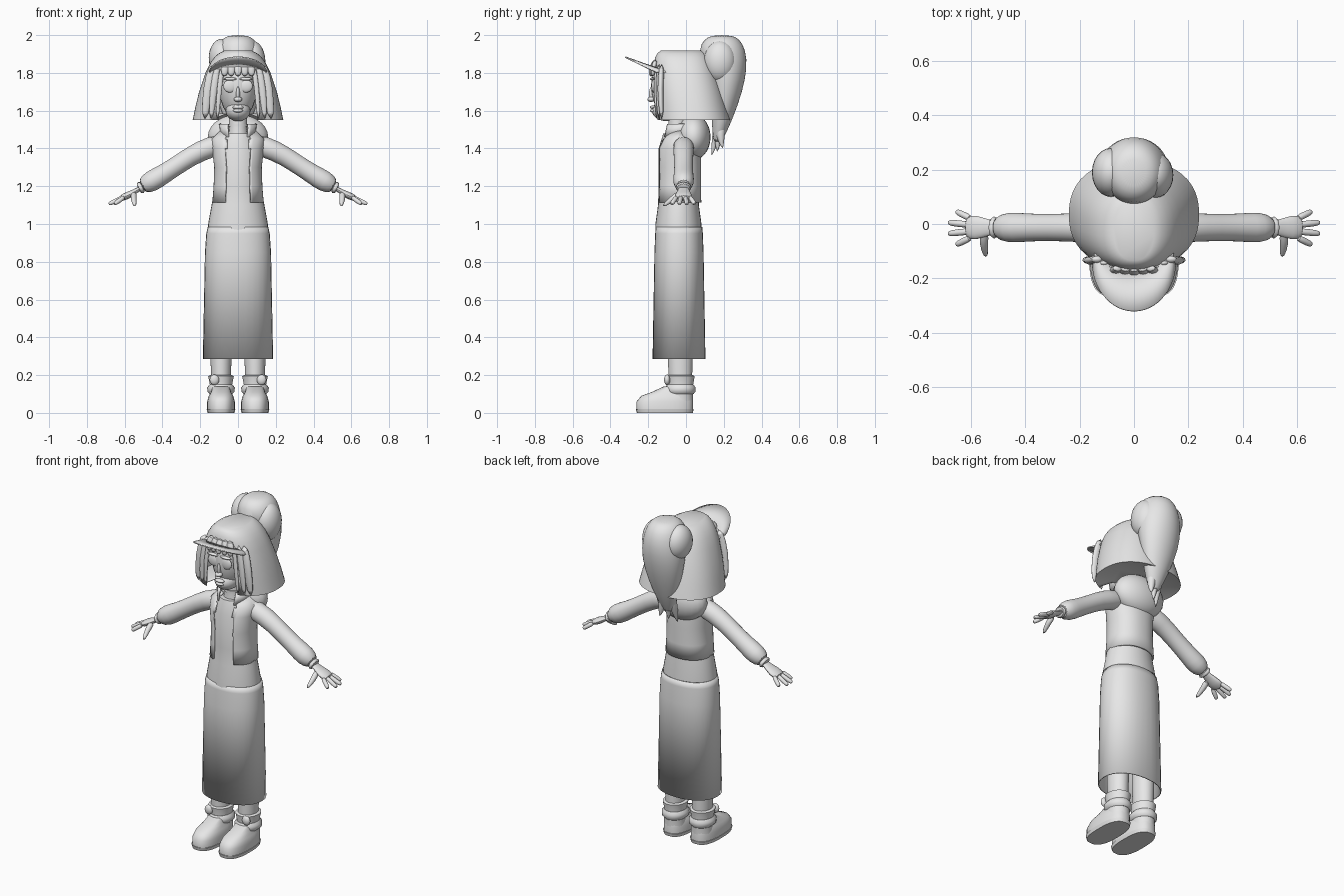
import bpy, bmesh
from math import sin, cos, pi, radians, copysign
from mathutils import Vector

cube = bpy.data.objects.get("Cube")
if cube:
    bpy.data.objects.remove(cube, do_unlink=True)

grey = bpy.data.materials.new("plain grey")
grey.use_nodes = True
grey.diffuse_color = (.8, .8, .8, 1)
grey.node_tree.nodes["Principled BSDF"].inputs["Base Color"].default_value = grey.diffuse_color


def finish(ob, thickness=0, rounded=False):
    """Give a part its material, modifiers and smooth shading."""
    ob.data.materials.append(grey)
    if thickness:
        ob.modifiers.new("thickness", 'SOLIDIFY').thickness = thickness
    if rounded:
        ob.modifiers.new("rounding", 'SUBSURF').levels = 1
    bpy.ops.object.select_all(action='DESELECT')
    ob.select_set(True)
    bpy.context.view_layer.objects.active = ob
    bpy.ops.object.shade_smooth_by_angle(angle=radians(45))


def skin(name, rows, closed=True, caps=True, cull=None, **finishing):
    """Join rows of points into a surface; cull drops faces by their centre."""
    bm = bmesh.new()
    verts = [[bm.verts.new(point) for point in row] for row in rows]
    for lower, upper in zip(verts, verts[1:]):
        for i in range(0 if closed else 1, len(lower)):
            bm.faces.new((lower[i - 1], lower[i], upper[i], upper[i - 1]))
    if closed and caps:
        bm.faces.new(verts[0])
        bm.faces.new(verts[-1])
    if cull:
        unwanted = [face for face in bm.faces if cull(face.calc_center_median())]
        bmesh.ops.delete(bm, geom=unwanted, context='FACES')
    bmesh.ops.recalc_face_normals(bm, faces=bm.faces[:])
    mesh = bpy.data.meshes.new(name)
    bm.to_mesh(mesh)
    bm.free()
    ob = bpy.data.objects.new(name, mesh)
    bpy.context.collection.objects.link(ob)
    finish(ob, **finishing)


def oval(centre, across, along, power, sides):
    """Points of a superellipse around a centre."""
    points = []
    for i in range(sides):
        c, s = cos(2 * pi * i / sides), sin(2 * pi * i / sides)
        points.append(centre + across * copysign(abs(c) ** (2 / power), c)
                      + along * copysign(abs(s) ** (2 / power), s))
    return points


def column(name, rings, x=0, y=0, power=2, sides=32, **options):
    """Stack level ovals given as (height, half width, half depth, optional y shift)."""
    rows = []
    for z, width, depth, *shift in rings:
        centre = Vector((x, y + sum(shift), z))
        rows.append(oval(centre, Vector((width, 0, 0)), Vector((0, depth, 0)), power, sides))
    skin(name, rows, **options)


def limb(name, path, radii, flatness=1, across=(0, 1, 0), sides=16):
    """Sweep a round or flattened section along a path."""
    path = [Vector(point) for point in path]
    rows = []
    for k, (point, radius) in enumerate(zip(path, radii)):
        heading = (path[min(k + 1, len(path) - 1)] - path[max(k - 1, 0)]).normalized()
        u = Vector(across)
        u = (u - heading * u.dot(heading)).normalized()
        rows.append(oval(point, u * radius, heading.cross(u) * radius * flatness, 2, sides))
    skin(name, rows, rounded=True)


def ball(name, location, size):
    bpy.ops.mesh.primitive_uv_sphere_add(segments=24, ring_count=14, location=location, scale=size)
    ob = bpy.context.object
    ob.name = name
    finish(ob)


# Dress and skirt
column("dress_top", [(.9, .16, .12), (1, .158, .122), (1.1, .14, .108), (1.2, .12, .105),
                     (1.4, .12, .105), (1.48, .08, .08)], y=-.04)
column("skirt", [(.285, .186, .14), (.85, .175, .13), (.95, .168, .126), (.985, .16, .123)],
       y=-.037, power=2.2, caps=False, thickness=.006)

# Open jacket, collar and hood
column("jacket", [(1.115, .136, .118), (1.2, .129, .116), (1.3, .126, .117), (1.4, .137, .115),
                  (1.45, .14, .1, .01), (1.5, .09, .07, .02)],
       y=-.037, power=2.2, sides=64, caps=False, thickness=.01,
       cull=lambda c: c.y < -.05 and abs(c.x) < .062)
column("collar", [(1.46, .09, .085), (1.53, .1, .09, .02)], y=-.045, caps=False, thickness=.008,
       cull=lambda c: c.y < -.08 and abs(c.x) < .045)
ball("hood", (0, .04, 1.46), (.16, .09, .12))

# Neck and head
column("neck", [(1.46, .055, .055), (1.51, .048, .048), (1.62, .05, .05)], y=-.045)
column("choker", [(1.515, .053, .053), (1.53, .053, .053)], y=-.045)
ball("head", (0, -.06, 1.73), (.1, .125, .18))
ball("jaw", (0, -.1, 1.6), (.066, .08, .056))
ball("nose_tip", (0, -.184, 1.66), (.022, .02, .014))
ball("nose_bridge", (0, -.178, 1.69), (.01, .018, .04))
ball("upper_lip", (0, -.174, 1.618), (.03, .016, .01))
ball("lower_lip", (0, -.174, 1.6), (.026, .016, .01))

# Bob hair: a flaring dome with an opening for the face
crown, hem = 1.925, 1.55
dome = []
for t in (.02, .06, .12, .2, .33, .6, .8, 1):
    dome.append((crown + (hem - crown) * t, .24 * t ** .3, .2 * t ** .15, .06 * t))
dome.append((hem + .03, .13, .12, .04))
column("bob_hair", dome, y=-.025, power=2.3, sides=48, thickness=.004,
       cull=lambda c: c.y < -.09 and abs(c.x) < .093 and c.z < 1.8)

# Fringe locks across the brow
for i in range(-2, 3):
    x, back = i * .036, abs(i) * .006
    limb("fringe_lock", [(x * .8, -.16, 1.87), (x, back - .187, 1.82), (x, back - .187, 1.78)],
         (.022, .023, .012), flatness=.6, across=(1, 0, 0))

# Ponytail with crown lobes and split tips
column("ponytail", [(2, .045, .05), (1.98, .09, .095), (1.92, .115, .127), (1.83, .13, .115, .02),
                    (1.7, .118, .085, .025), (1.55, .075, .055), (1.42, .025, .02, -.025)],
       y=.19, rounded=True)
ball("right_crown_lobe", (-.085, .19, 1.88), (.07, .09, .1))
ball("left_crown_lobe", (.075, .18, 1.86), (.07, .085, .11))
for i in range(-1, 2):
    limb("ponytail_tip", [(i * .02, .185, 1.56), (i * .03, .17 + i * .01, 1.46),
                          (i * .04, .165 + i * .03, 1.38 + i * .02)], (.035, .024, .003))

# Arched, upturned visor
visor = []
for reach in (0, .5, 1):
    arc = [radians(angle) for angle in range(-84, 85, 7)]
    visor.append([((.14 + .015 * reach) * sin(a),
                   -.05 - .13 * cos(a) - reach * (.09 + .05 * cos(a)),
                   1.797 + (.04 + .05 * reach) * cos(a)) for a in arc])
skin("visor", visor, closed=False, thickness=.007)

for s, side in ((1, "left_"), (-1, "right_")):
    # Glasses and hanging locks
    ball(side + "lens", (s * .042, -.172, 1.73), (.036, .012, .034))
    ball(side + "brow_bar", (s * .042, -.178, 1.768), (.037, .012, .008))
    for x, width in ((.1, .013), (.13, .019), (.16, .026)):
        y = x * .45 - .2
        limb(side + "hair_lock", [(s * x * .8, y, 1.85), (s * x, y - .01, 1.72), (s * x * 1.1, y, 1.55)],
             (width, width * 1.1, width * .7), flatness=.6, across=(1, 0, 0))

    # Sleeve with a gathered cuff
    arm_y = -.013
    sleeve = [(.07, 1.43), (.2, 1.39), (.3, 1.325), (.4, 1.26), (.46, 1.225), (.515, 1.195)]
    limb(side + "sleeve", [(s * x, arm_y, z) for x, z in sleeve],
         (.06, .055, .05, .052, .06, .04), flatness=1)
    limb(side + "cuff", [(s * .5, arm_y, 1.2), (s * .53, arm_y, 1.185)], (.044, .044), flatness=.8)

    # Hand with spread fingers
    limb(side + "palm", [(s * .49, arm_y, 1.205), (s * .54, arm_y, 1.175), (s * .58, arm_y, 1.153),
                         (s * .625, arm_y, 1.133)], (.027, .029, .048, .042), flatness=.42)
    for k in range(4):
        spread = k - 1.5
        tip = Vector((s * (.7 - .03 * abs(spread)), spread * .041 - .015, 1.105))
        base = Vector((s * .6, spread * .023 - .015, 1.145))
        limb(side + "finger", [base, base.lerp(tip, .5), base.lerp(tip, .9), tip],
             (.013, .013, .012, .007), sides=10)
    limb(side + "thumb", [(s * .55, -.03, 1.165), (s * .555, -.07, 1.135), (s * .545, -.124, 1.092)],
         (.018, .017, .009), across=(1, 0, 0), sides=10)

    # Leg and strapped boot
    x, ankle = s * .09, -.03
    column(side + "leg", [(.12, .05, .06), (.3, .056, .066), (.6, .06, .068)], x, ankle)
    column(side + "sole", [(0, .071, .148), (.02, .076, .153)], x, -.112, power=2.6)
    column(side + "boot_foot", [(.02, .073, .15), (.06, .073, .15), (.09, .065, .135, .01),
                                (.11, .053, .1, .03), (.14, .045, .065, .06)], x, -.112, power=2.5)
    column(side + "boot_shaft", [(.06, .062, .068), (.15, .059, .068), (.195, .068, .076),
                                 (.2, .058, .066)], x, ankle)
    column(side + "ankle_strap", [(.1, .06, .07), (.112, .072, .08), (.135, .073, .08),
                                  (.15, .06, .07)], x, ankle)
    ball(side + "strap_knot", (s * .125, -.1, .175), (.025, .016, .028))
